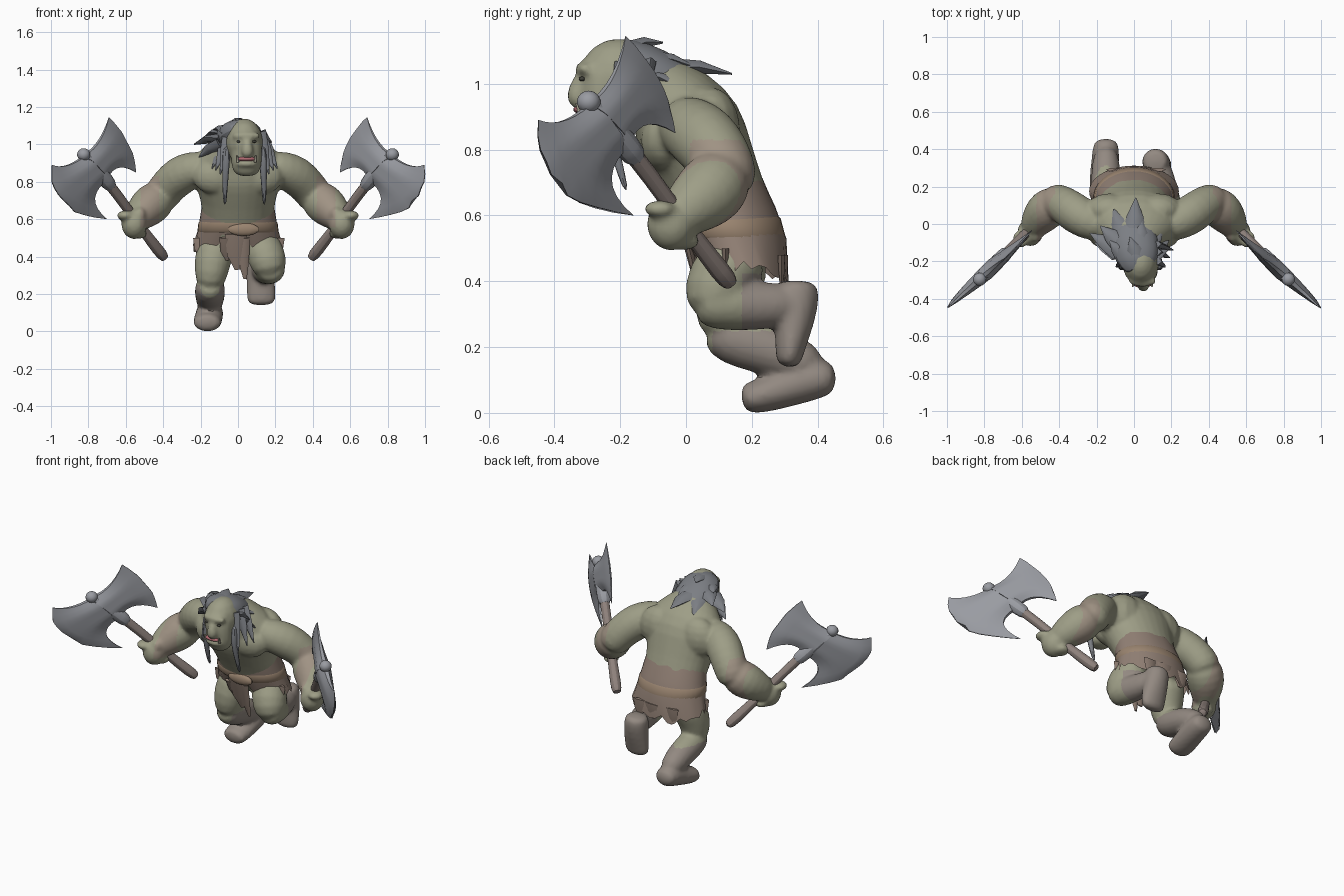
import bpy, bmesh, random
from math import sin, cos, pi
from mathutils import Vector as V, Matrix

random.seed(4)
MATS = {}
for key, c in dict(skin=(.34, .34, .24), ruddy=(.35, .29, .23), boot=(.29, .25, .22), cloth=(.29, .22, .18),
                   leather=(.32, .23, .16), steel=(.32, .33, .36), hair=(.2, .21, .23), wood=(.27, .22, .2),
                   lip=(.42, .14, .16), tusk=(.5, .47, .36), dark=(.05, .05, .04)).items():
    MATS[key] = bpy.data.materials.new(key)
    MATS[key].diffuse_color = (*c, 1)

def finish(name, bm, mat, sub=0):
    bmesh.ops.recalc_face_normals(bm, faces=bm.faces)
    me = bpy.data.meshes.new(name)
    bm.to_mesh(me)
    bm.free()
    ob = bpy.data.objects.new(name, me)
    bpy.context.collection.objects.link(ob)
    me.materials.append(MATS[mat])
    if sub:
        ob.modifiers.new("smooth", 'SUBSURF').levels = sub

def skin(name, rings, mat, sub=0, caps=True):
    """Join closed rings of points into one surface."""
    bm = bmesh.new()
    rows = [[bm.verts.new(p) for p in r] for r in rings]
    n = len(rows[0])
    for a, b in zip(rows, rows[1:]):
        for i in range(n):
            bm.faces.new((a[i], a[(i + 1) % n], b[(i + 1) % n], b[i]))
    if caps:
        bm.faces.new(rows[0])
        bm.faces.new(rows[-1])
    finish(name, bm, mat, sub)

def limb(name, stations, mat, sx=1, n=10, sub=1):
    """Loft along a path; each station is x, y, z, width radius, depth radius."""
    pts = [V((s[0] * sx, s[1], s[2])) for s in stations]
    rings = []
    for i, (p, s) in enumerate(zip(pts, stations)):
        t = (pts[min(i + 1, len(pts) - 1)] - pts[max(i - 1, 0)]).normalized()
        u = (V((1, 0, 0)) - t * t.x).normalized()
        w = t.cross(u)
        rings.append([p + u * s[3] * cos(a) + w * s[-1] * sin(a) for a in (2 * pi * k / n for k in range(n))])
    skin(name, rings, mat, sub)

def blob(name, c, r, mat):
    bm = bmesh.new()
    m = Matrix.Translation(c) @ Matrix.Diagonal((*r, 1))
    bmesh.ops.create_uvsphere(bm, u_segments=14, v_segments=9, radius=1, matrix=m)
    finish(name, bm, mat)

def spike(name, base, tip, r, mat, flat=.5):
    m = V(base).lerp(V(tip), .55) + V((0, 0, .012))
    limb(name, [(*base, r, r * flat), (*m, r * .65, r * flat * .65), (*tip, .003, .003)], mat, n=6, sub=0)

# Torso, leaning forward
limb("torso", [(0, .18, .43, .16, .11), (0, .15, .53, .2, .145), (0, .1, .65, .195, .15), (0, .05, .76, .22, .165),
               (0, .01, .86, .27, .18), (0, -.04, .94, .23, .15), (0, -.11, 1.0, .13, .11), (0, -.16, 1.03, .08, .08)],
     "skin", n=14)

# Arms, fists and axes on both sides; each axe lies in a slanted plane
def in_plane(x, z, off=0):
    return V((x, .52 - .92 * x - .06 * z, z)) + V((.73, .68, .05)) * off

def bez(a, c, b, s):
    return V(a) * (1 - s) ** 2 + V(c) * 2 * s * (1 - s) + V(b) * s * s

def blade(name, sides, mid, sx):
    (r0, c0, e0), (r1, c1, e1) = sides
    bulge = V(mid) - (V(e0) + V(e1)) / 2
    rings, cols = [], 10
    for i in range(8):
        s = i / 7
        a, b = bez(r0, c0, e0, s), bez(r1, c1, e1, s)
        front, back = [], []
        for j in range(cols + 1):
            t = j / cols
            nick = random.uniform(.8, 1.02) if i == 7 and 0 < j < cols else 1
            q = a.lerp(b, t) + bulge * 2 * t * (1 - t) * s ** 1.5 * nick
            h = (.038 * (1 - s) ** .7 + .003) * (.3 + .7 * min(1, 4 * t, 4 * (1 - t)))
            front.append(in_plane(q.x, q.y, h))
            back.append(in_plane(q.x, q.y, -h))
        rings.append([V((p.x * sx, p.y, p.z)) for p in front + back[::-1]])
    skin(name, rings, "steel")

INNER = [((.83, .94), (.735, .985), (.69, 1.145)), ((.71, .81), (.66, .92), (.545, .85))]
OUTER = [((.82, .94), (.92, .86), (.995, .89)), ((.72, .80), (.83, .70), (.70, .60))]
HANDLE = [(.385, .385, .03), (.42, .425, .036), (.5, .53, .029), (.58, .64, .028), (.68, .78, .031), (.84, .965, .03)]
SOCKET = [(.67, .765, .036), (.7, .8, .046), (.76, .875, .042), (.83, .95, .034)]
for sx in (-1, 1):
    blob("chest_muscle", (.115 * sx, -.065, .83), (.13, .075, .1), "skin")
    blob("shoulder_blade", (.13 * sx, .075, .86), (.13, .09, .13), "skin")
    limb("upper_arm", [(.15, -.02, .88, .09), (.24, .01, .868, .105), (.31, .055, .835, .116), (.37, .1, .78, .106),
                       (.415, .122, .72, .106), (.44, .12, .67, .085)], "skin", sx)
    limb("forearm", [(.39, .12, .75, .085), (.44, .098, .70, .116), (.485, .06, .66, .115), (.53, 0, .615, .088),
                     (.555, -.04, .585, .066)], "skin", sx)
    blob("palm", (.555 * sx, -.045, .575), (.07, .075, .082), "skin")
    blob("thumb", (.525 * sx, -.06, .625), (.034, .038, .04), "skin")
    for k in range(4):
        q = in_plane(.515 + .024 * k, .525 + .033 * k, .012)
        blob("finger", ((q.x + .008) * sx, q.y - .03, q.z - .005), (.046, .048, .026), "skin")
    limb("axe_handle", [(*in_plane(x, z), r) for x, z, r in HANDLE], "wood", sx, n=8)
    limb("axe_socket", [(*in_plane(x, z), r) for x, z, r in SOCKET], "steel", sx, n=8)
    q = in_plane(.825, .945)
    blob("axe_pommel", (q.x * sx, q.y, q.z), (.036, .036, .034), "steel")
    blade("inner_blade", INNER, (.56, 1.03), sx)
    blade("outer_blade", OUTER, (1.05, .63), sx)

# Planted leg
limb("planted_thigh", [(-.1, .19, .5, .1), (-.13, .13, .41, .11), (-.145, .108, .31, .096), (-.15, .12, .22, .07)], "skin")
limb("planted_shin", [(-.15, .07, .265, .07), (-.15, .14, .225, .088), (-.15, .23, .2, .085), (-.15, .32, .17, .08),
                      (-.15, .41, .12, .06)], "skin")
limb("planted_foot", [(-.15, .46, .105, .06, .045), (-.15, .4, .11, .078, .072), (-.155, .31, .08, .08, .066),
                      (-.165, .22, .048, .082, .055), (-.165, .165, .042, .075, .048)], "skin")
# Raised leg
limb("raised_thigh", [(.1, .2, .5, .1), (.135, .12, .44, .112), (.165, .085, .37, .108), (.175, .085, .29, .08)], "skin")
limb("raised_shin", [(.178, .03, .345, .07), (.175, .09, .335, .09), (.16, .18, .325, .08), (.14, .27, .325, .075),
                     (.12, .35, .335, .06)], "skin")
limb("raised_foot", [(.11, .335, .405, .068, .065), (.115, .335, .36, .077, .078), (.12, .33, .28, .08, .066),
                     (.125, .315, .19, .084, .047), (.125, .31, .135, .078, .038)], "skin")

# Head and face, part of the body
blob("skull", (.035, -.205, 1.01), (.1, .125, .128), "skin")
limb("face", [(.045, -.25, 1.09, .065, .055), (.045, -.245, 1.03, .09, .08), (.045, -.25, .95, .088, .085),
              (.045, -.25, .88, .088, .075), (.045, -.245, .825, .06, .05)], "skin")
blob("brow", (.045, -.303, 1.045), (.078, .034, .024), "skin")
limb("nose", [(.048, -.31, 1.04, .02), (.05, -.33, .99, .03), (.05, -.338, .955, .038), (.05, -.31, .93, .025)], "skin", n=8)
blob("lower_lip", (.045, -.305, .895), (.058, .032, .02), "skin")

# Fuse the flesh into one smooth body, then tint forearms and lower legs
for ob in bpy.context.collection.objects:
    if ob.data.materials[0] == MATS["skin"]:
        ob.select_set(True)
        bpy.context.view_layer.objects.active = body = ob
bpy.ops.object.convert(target='MESH')
bpy.ops.object.join()
body.name = "body"
fuse = body.modifiers.new("fuse", 'REMESH')
fuse.mode, fuse.voxel_size = 'VOXEL', .011
soften = body.modifiers.new("soften", 'SMOOTH')
soften.factor, soften.iterations = .5, 4
bpy.ops.object.convert(target='MESH')
body.data.materials.clear()
for key in ("skin", "ruddy", "boot"):
    body.data.materials.append(MATS[key])
for f in body.data.polygons:
    x, y, z = f.center
    low = z < (.25 if x < 0 else .42) and y > (.08 if x < 0 else .17)
    f.material_index = 2 if low else 1 if .42 < abs(x) < .52 and .56 < z < .83 else 0

# Mouth, eyes and tusks
blob("mouth", (.045, -.318, .922), (.052, .025, .013), "lip")
for sx in (-1, 1):
    blob("eye", (.045 + .042 * sx, -.316, 1.015), (.012, .01, .007), "dark")
    spike("tusk", (.045 + .047 * sx, -.32, .905), (.045 + .053 * sx, -.335, .94), .01, "tusk", 1)

# Ragged hide skirt and belt around the waist
rag = [random.uniform(-.035, .02) for _ in range(36)]
def hoop(yc, z, rx, ry, tilt, jag=0):
    return [V((rx * cos(i * pi / 18), yc + ry * sin(i * pi / 18), z + tilt * sin(i * pi / 18) + r * jag))
            for i, r in enumerate(rag)]

skin("hide_skirt", [hoop(.095, .685, .19, .14, .025, .3), hoop(.12, .61, .203, .152, .015), hoop(.145, .54, .215, .16, -.01),
                    hoop(.175, .445, .24, .137, -.03, 1)], "cloth", caps=False)
skin("belt", [hoop(.125, .59, .204, .153, .01), hoop(.13, .58, .212, .158, .01), hoop(.142, .535, .217, .162, -.005),
              hoop(.145, .525, .21, .156, -.005)], "leather", caps=False)
blob("buckle", (.03, -.018, .545), (.085, .02, .035), "leather")
for x, y, z, w, l in ((-.01, 0, .52, .06, .19), (.03, .01, .5, .035, .22), (-.065, .01, .5, .035, .12), (-.2, .11, .5, .04, .1),
                      (.21, .12, .5, .04, .09), (-.1, .29, .48, .05, .1), (.02, .3, .48, .06, .09), (.12, .29, .48, .05, .1)):
    limb("cloth_strip", [(x, y, z, w, .012), (x, y + .03 * (y < .05), z - l * .6, w * .8, .01),
                         (x + .008, y + .05 * (y < .05), z - l, w * .25, .004)], "cloth", n=6, sub=0)

# Hair mane, swept spikes and hanging locks
limb("hair_mane", [(.02, -.27, 1.09, .07, .04), (.02, -.19, 1.07, .125, .085), (0, -.1, 1.03, .145, .09),
                   (-.01, -.01, .975, .13, .09), (-.01, .07, .92, .07, .06)], "hair", n=9)
for b, t, r in (((-.08, -.14, 1.03), (-.235, -.05, 1.0), .06), ((-.09, -.16, 1.0), (-.21, -.1, .93), .05),
                ((-.06, -.12, 1.06), (-.18, -.01, 1.04), .06), ((-.04, -.07, 1.04), (-.11, .08, 1.0), .07),
                ((0, -.08, 1.05), (.01, .14, 1.03), .07), ((.05, -.08, 1.03), (.09, .07, .99), .06),
                ((.08, -.12, 1.02), (.155, -.02, .99), .05), ((.1, -.15, 1.0), (.185, -.09, .94), .05),
                ((.1, -.17, 1.04), (.18, -.14, 1.01), .045), ((.02, -.2, 1.1), (-.02, -.07, 1.125), .055),
                ((.03, -.13, 1.08), (.04, .03, 1.05), .055), ((-.05, -.18, 1.07), (-.13, -.09, 1.08), .05),
                ((-.03, -.02, .98), (-.06, .14, .9), .07), ((.04, -.02, .98), (.05, .13, .92), .06)):
    spike("hair_spike", b, t, r, "hair")
for sx, x in ((-1, .03), (1, .04)):
    for dx, y, z in ((.125, -.23, .84), (.15, -.18, .86), (.17, -.14, .87)):
        spike("hair_lock", (x + .07 * sx, y + .03, 1.06), (x + dx * sx, y, z), .042, "hair")
    limb("long_braid", [(x + .09 * sx, -.22, 1.0, .026), (x + .095 * sx, -.235, .88, .022), (x + .1 * sx, -.21, .77, .016),
                        (x + .1 * sx, -.18, .67, .009)], "hair", n=7)

# Smooth shading with crisp edges
bpy.ops.object.select_all(action='SELECT')
bpy.ops.object.shade_smooth_by_angle(angle=.75)
